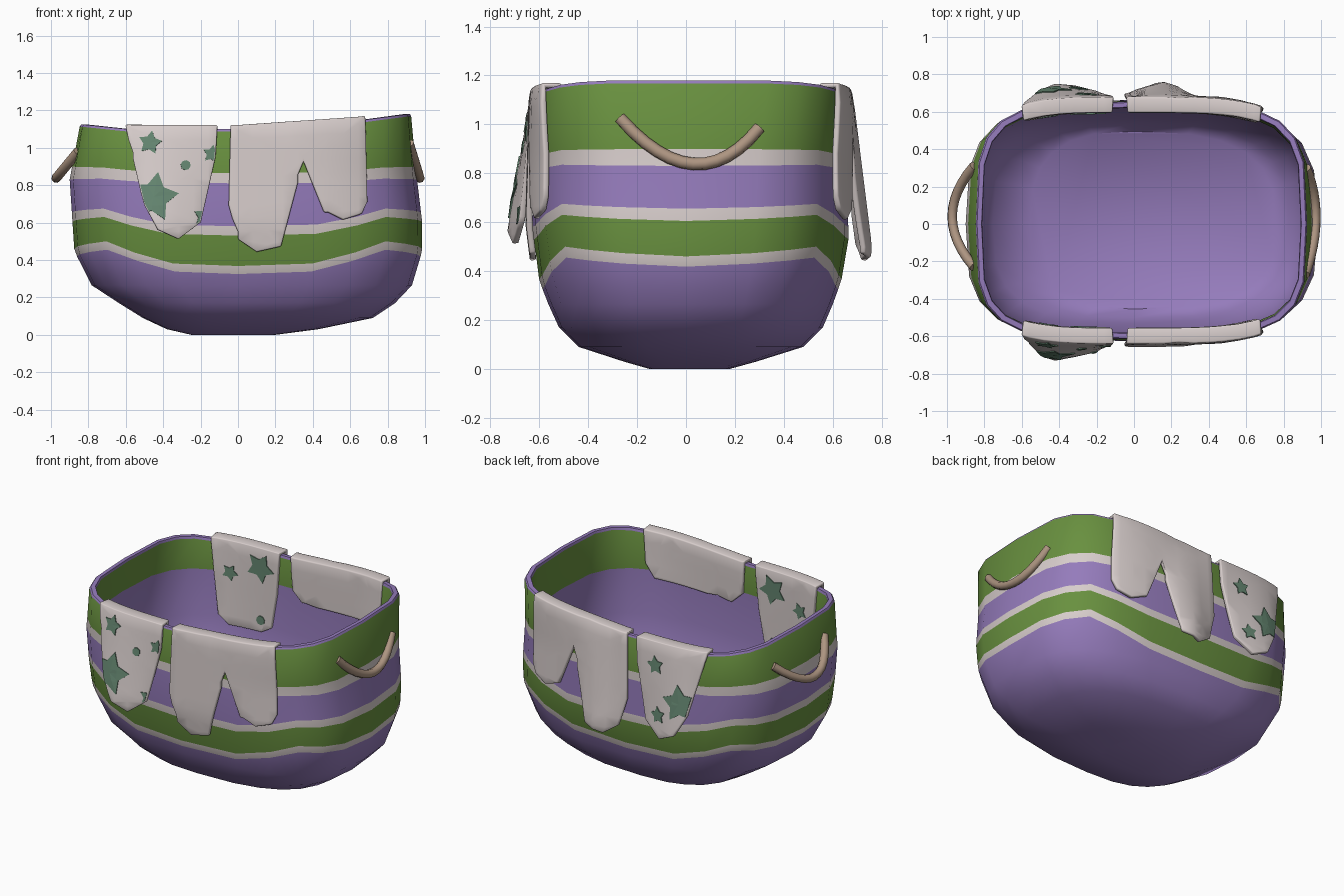
import bpy, bmesh, math
from mathutils import Vector

if "Cube" in bpy.data.objects:
    bpy.data.objects.remove(bpy.data.objects["Cube"])


def material(name, rgb):
    m = bpy.data.materials.new(name)
    m.diffuse_color = (*rgb, 1)
    m.use_nodes = True
    m.node_tree.nodes["Principled BSDF"].inputs["Base Color"].default_value = m.diffuse_color
    return m


purple = material("purple", (0.30, 0.20, 0.50))
green = material("leaf green", (0.14, 0.28, 0.05))
cream = material("cream", (0.68, 0.61, 0.60))
teal = material("faded green", (0.13, 0.24, 0.165))
tan = material("tan", (0.42, 0.30, 0.22))


def interp(table, v):
    if v <= table[0][0]:
        return table[0][1]
    for (a, p), (b, q) in zip(table, table[1:]):
        if v <= b:
            return p + (q - p) * (v - a) / (b - a)
    return table[-1][1]


# Basket wall: distance from the centre to each side, by height
LEFT = [(0, .25), (.03, .38), (.1, .53), (.27, .79), (.45, .875), (.83, .9), (1.12, .845)]
RIGHT = [(0, .2), (.03, .43), (.09, .72), (.17, .84), (.27, .935), (.45, .985), (.6, .985), (.85, .955), (1.18, .925)]
FRONT = [(0, .15), (.08, .43), (.18, .53), (.36, .6), (.6, .63), (1.14, .615)]
BACK = [(0, .18), (.08, .47), (.18, .57), (.36, .635), (.5, .665), (1.14, .655)]
RIM = [(-.84, 1.125), (-.6, 1.10), (0, 1.10), (.65, 1.145), (.92, 1.18)]
SQUARENESS = [(0, 2.6), (.3, 3.0), (.6, 3.2), (.87, 3.4), (1.1, 4)]
N, WALL = 24, .035


def power(z):
    return interp(SQUARENESS, z)


def wall_y(x, z, side):
    a = interp(RIGHT if x > 0 else LEFT, z)
    b = interp(BACK if side > 0 else FRONT, z)
    n = power(z)
    return b * max(.05, 1 - abs(x / a) ** n) ** (1 / n)


def ring_point(t, z, inset):
    c, s = math.cos(t), math.sin(t)
    a = interp(RIGHT if c > 0 else LEFT, z) - inset
    b = interp(BACK if s > 0 else FRONT, z) - inset
    e = 2 / power(z)
    return Vector((math.copysign(a * abs(c) ** e, c), math.copysign(b * abs(s) ** e, s), z))


def make_object(name, bm, mats, smooth=True):
    me = bpy.data.meshes.new(name)
    bm.to_mesh(me)
    bm.free()
    for m in mats:
        me.materials.append(m)
    for p in me.polygons:
        p.use_smooth = smooth
    ob = bpy.data.objects.new(name, me)
    bpy.context.collection.objects.link(ob)
    return ob


# Basket rings: (height at front, at corner, at side), inset, colour of the band above
P, G, C = 0, 1, 2
rings = [((z, z, z), 0, P) for z in (0, .03, .09, .17, .265)]
rings += [((.325, .455, .418), 0, C), ((.368, .5, .46), 0, G),
          ((.53, .63, .605), 0, C), ((.58, .675, .655), 0, P),
          ((.81, .835, .83), 0, C), ((.865, .895, .9), 0, G)]
rings += [(-.012, 0, P), (0, .006, P), (0, WALL - .005, P), (-.015, WALL, G)]
rings += [((z, z, z), WALL, P) for z in (.9, .6, .4, .27, .2, .14)]

bm = bmesh.new()
loops = []
for h, inset, col in rings:
    loop = []
    for i in range(N):
        t = 2 * math.pi * i / N
        u = math.atan2(abs(math.sin(t)), abs(math.cos(t))) / (math.pi / 4)
        if isinstance(h, tuple):
            w = min(1, (u - 1) * 1.35)
            z = h[2] + (h[1] - h[2]) * u if u < 1 else h[1] + (h[0] - h[1]) * w
        else:
            z = interp(RIM, ring_point(t, 1.12, 0).x) + h
        loop.append(bm.verts.new(ring_point(t, z, inset)))
    loops.append(loop)
for k in range(len(loops) - 1):
    for i in range(N):
        j = (i + 1) % N
        f = bm.faces.new((loops[k][i], loops[k][j], loops[k + 1][j], loops[k + 1][i]))
        f.material_index = rings[k][2]
bm.faces.new(loops[0][::-1])
bm.faces.new(loops[-1])
basket = make_object("basket", bm, [purple, green, cream])
basket.data.set_sharp_from_angle(angle=math.radians(50))

# Cloths are drawn flat as (x, depth below the rim), negative depth being the inside
FOLD = .07
STAR_CLOTH = [(-.6, 0), (-.505, .41), (-.43, .55), (-.32, .6), (-.2, .51), (-.12, .16), (-.11, 0),
              (-.14, -.35), (-.18, -.58), (-.25, -.62), (-.47, -.62), (-.54, -.57)]
PLAIN_CLOTH = [(-.04, 0), (-.05, .42), (0, .6), (.1, .675), (.23, .655), (.35, .21), (.46, .49),
               (.57, .54), (.66, .51), (.69, .45), (.68, 0), (.66, -.28), (.6, -.37),
               (.06, -.36), (-.02, -.28)]


def star_flare(x, d, side):
    return (.18 if side < 0 else .145) * d * max(.1, min(1, (-.1 - x) / .33))


def plain_flare(x, d, side):
    return .115 * d * max(.15, 1 - abs(x - .15) / .22) if side > 0 else 0


def drape(bm, side, off, flare):
    # cut the flat sheet into a grid, then lay it over the rim
    for axis, count in ((Vector((1, 0, 0)), 10), (Vector((0, 1, 0)), 9)):
        step = .08 if axis.x else FOLD
        for i in range(-count, count + 1):
            bmesh.ops.bisect_plane(bm, geom=bm.verts[:] + bm.edges[:] + bm.faces[:],
                                   plane_co=axis * i * step, plane_no=axis, dist=1e-5)
    for v in bm.verts:
        x, d = v.co.x, v.co.y
        top = interp(RIM, x) + .012
        if d >= 0:
            z = top - d
            y = wall_y(x, z, side) + off + flare(x, d, side)
        else:
            k = min(1, -d / FOLD)
            z = top - max(0, -d - FOLD)
            y = wall_y(x, z, side) + off - k * (WALL + 2 * off)
        v.co = (x, side * y, z)
    bmesh.ops.recalc_face_normals(bm, faces=bm.faces)


def add_solidify(ob, thickness):
    s = ob.modifiers.new("thickness", 'SOLIDIFY')
    s.thickness, s.offset = thickness, 0


def cloth(name, outline, side, flare):
    bm = bmesh.new()
    bm.faces.new([bm.verts.new((x, d, 0)) for x, d in outline])
    bmesh.ops.triangulate(bm, faces=bm.faces[:])
    drape(bm, side, .015, flare)
    bmesh.ops.remove_doubles(bm, verts=bm.verts, dist=.012)
    ob = make_object(name, bm, [cream])
    add_solidify(ob, .026)
    b = ob.modifiers.new("soft edge", 'BEVEL')
    b.width, b.segments, b.limit_method, b.angle_limit = .011, 2, 'ANGLE', math.radians(50)


def decal(name, x, d, r, points, side, flare):
    # star (or dot when points is 0), clipped to the cloth outline
    bm = bmesh.new()
    n = points * 2 or 8
    mid = bm.verts.new((x, d, 0))
    rim = []
    for i in range(n):
        q = r * (.55 if points and i % 2 else 1)
        a = 2 * math.pi * i / n - 1.4
        rim.append(bm.verts.new((x + q * math.cos(a), d + q * math.sin(a), 0)))
    for i in range(n):
        bm.faces.new((mid, rim[i], rim[(i + 1) % n]))
    centre = Vector((-.35, 0, 0))
    for p, q in zip(STAR_CLOTH, STAR_CLOTH[1:] + STAR_CLOTH[:1]):
        p, q = Vector((*p, 0)), Vector((*q, 0))
        no = Vector((q.y - p.y, p.x - q.x, 0)).normalized()
        if no.dot(p - centre) < 0:
            no = -no
        bmesh.ops.bisect_plane(bm, geom=bm.verts[:] + bm.edges[:] + bm.faces[:],
                               plane_co=p - no * .006, plane_no=no, clear_outer=True)
    drape(bm, side, .0305, flare)
    add_solidify(make_object(name, bm, [teal], False), .006)


INSIDE = [(-.25, -.19, .1, 5), (-.46, -.27, .055, 5), (-.25, -.54, .03, 0)]
OUTSIDE = {-1: [(-.47, .085, .065, 5), (-.28, .205, .027, 0), (-.14, .145, .05, 5),
                (-.45, .375, .135, 5), (-.18, .48, .06, 5)],
           1: [(-.26, .14, .06, 5), (-.45, .34, .12, 5), (-.3, .45, .055, 5)]}
for side, word in ((-1, "front"), (1, "back")):
    cloth(word + "_star_cloth", STAR_CLOTH, side, star_flare)
    cloth(word + "_plain_cloth", PLAIN_CLOTH, side, plain_flare)
    for i, spec in enumerate(OUTSIDE[side] + INSIDE):
        decal(f"{word}_cloth_star_{i}", *spec, side, star_flare)


# Rope handles sagging from the two ends
def handle(name, ends, middle):
    cu = bpy.data.curves.new(name, 'CURVE')
    cu.dimensions = '3D'
    cu.bevel_depth, cu.bevel_resolution, cu.use_fill_caps = .026, 2, True
    sp = cu.splines.new('POLY')
    sp.points.add(12)
    a, b, m = Vector(ends[0]), Vector(ends[1]), Vector(middle)
    sag = m - (a + b) / 2
    for i, p in enumerate(sp.points):
        t = i / 12
        p.co = (*(a.lerp(b, t) + sag * (1 - abs(2 * t - 1) ** 2)), 1)
    sp.use_smooth = True
    cu.materials.append(tan)
    bpy.context.collection.objects.link(bpy.data.objects.new(name, cu))


handle("right_handle", ((.915, -.27, 1.025), (.92, .3, .985)), (.972, .03, .838))
handle("left_handle", ((-.855, -.23, .98), (-.855, .31, .98)), (-.972, .04, .838))
